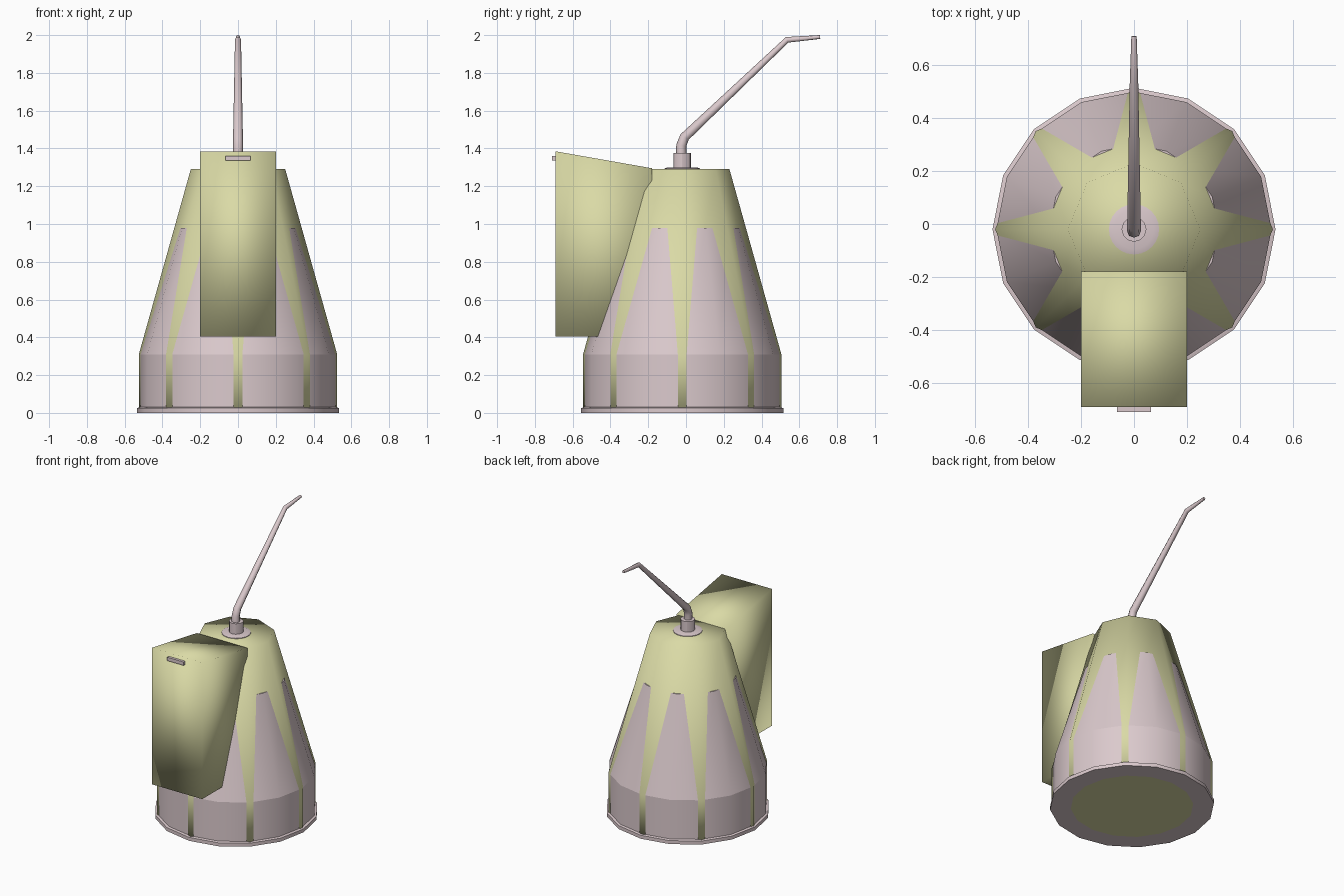
import bpy, bmesh, math

if "Cube" in bpy.data.objects:
    bpy.data.objects.remove(bpy.data.objects["Cube"])

CY = -0.02  # the body axis sits slightly behind the centre


def material(name, rgb):
    m = bpy.data.materials.new(name)
    m.diffuse_color = (*rgb, 1)
    m.use_nodes = True
    m.node_tree.nodes["Principled BSDF"].inputs["Base Color"].default_value = m.diffuse_color
    return m


PINK = material("pale_pink", (0.71, 0.59, 0.61))
GREEN = material("pale_olive", (0.70, 0.70, 0.38))


def finish(name, bm, mats, smooth_angle=None):
    bmesh.ops.recalc_face_normals(bm, faces=bm.faces)
    me = bpy.data.meshes.new(name)
    bm.to_mesh(me)
    bm.free()
    for m in mats:
        me.materials.append(m)
    ob = bpy.data.objects.new(name, me)
    bpy.context.collection.objects.link(ob)
    if smooth_angle:
        bpy.ops.object.select_all(action='DESELECT')
        ob.select_set(True)
        bpy.context.view_layer.objects.active = ob
        bpy.ops.object.shade_smooth_by_angle(angle=math.radians(smooth_angle))
    return ob


def turned(name, profile, sides, mats, smooth_angle=30, caps=True):
    """Stack of regular polygons (radius, z), vertices starting on +x."""
    bm = bmesh.new()
    rings = [[bm.verts.new((r * math.cos(2 * math.pi * i / sides),
                            CY + r * math.sin(2 * math.pi * i / sides), z))
              for i in range(sides)] for r, z in profile]
    for a, b in zip(rings, rings[1:]):
        for i in range(sides):
            j = (i + 1) % sides
            bm.faces.new((a[i], a[j], b[j], b[i]))
    if caps:
        bm.faces.new(rings[0])
        bm.faces.new(rings[-1])
    if len(mats) > 1:  # centre of the underside takes the second colour
        for f in bm.faces:
            if all(v.co.z < 0.001 and math.hypot(v.co.x, v.co.y - CY) < 0.42 for v in f.verts):
                f.material_index = 1
    return finish(name, bm, mats, smooth_angle)


def prism(name, outline, half_width, mat, smooth_angle=None):
    """Side outline (y, z) extruded across x."""
    bm = bmesh.new()
    l, r = [[bm.verts.new((s * half_width, y, z)) for y, z in outline] for s in (-1, 1)]
    bm.faces.new(l)
    bm.faces.new(r)
    n = len(outline)
    for i in range(n):
        j = (i + 1) % n
        bm.faces.new((l[i], l[j], r[j], r[i]))
    return finish(name, bm, [mat], smooth_angle)


# Base rim with olive centre underneath
turned("base_rim", [(0.40, 0), (0.535, 0), (0.535, 0.025), (0.52, 0.03)], 16, [PINK, GREEN])

# Eight-sided inner body, its corners show between the pink panels
turned("inner_body", [(0.525, 0.01), (0.525, 0.31), (0.25, 1.29)], 8, [GREEN], 180)

# Sixteen-sided pink shell, poking through the flats of the inner body
turned("shell_skirt", [(0.52, 0.02), (0.52, 0.31)], 16, [PINK], caps=False)
turned("shell_panels", [(0.52, 0.31), (0.32, 0.98)], 16, [PINK])

# Front box with sloping top, and its small tab
prism("front_box", [(-0.692, 0.405), (-0.692, 1.385), (-0.18, 1.295), (-0.18, 0.405)],
      0.20, GREEN, 180)
prism("box_tab", [(-0.71, 1.335), (-0.71, 1.36), (-0.685, 1.36), (-0.685, 1.335)], 0.065, PINK)

# Top plate and collar
turned("top_plate", [(0.095, 1.285), (0.095, 1.294), (0.075, 1.30)], 24, [PINK])
turned("collar", [(0.047, 1.29), (0.047, 1.375)], 12, [PINK])

# Bent tapering rod
cu = bpy.data.curves.new("bent_rod", 'CURVE')
cu.dimensions = '3D'
cu.bevel_depth = 1.0
cu.bevel_resolution = 2
cu.use_fill_caps = True
path = [(-0.025, 1.36, 0.027), (-0.025, 1.415, 0.027), (-0.008, 1.46, 0.026),
        (0.535, 1.975, 0.016), (0.71, 1.99, 0.010)]
sp = cu.splines.new('POLY')
sp.points.add(len(path) - 1)
for p, (y, z, r) in zip(sp.points, path):
    p.co = (0, y, z, 1)
    p.radius = r
rod = bpy.data.objects.new("bent_rod", cu)
bpy.context.collection.objects.link(rod)
bpy.ops.object.select_all(action='DESELECT')
rod.select_set(True)
bpy.context.view_layer.objects.active = rod
bpy.ops.object.convert(target='MESH')
rod = bpy.context.object
rod.data.materials.clear()
rod.data.materials.append(PINK)
bpy.ops.object.shade_smooth_by_angle(angle=math.radians(50))
